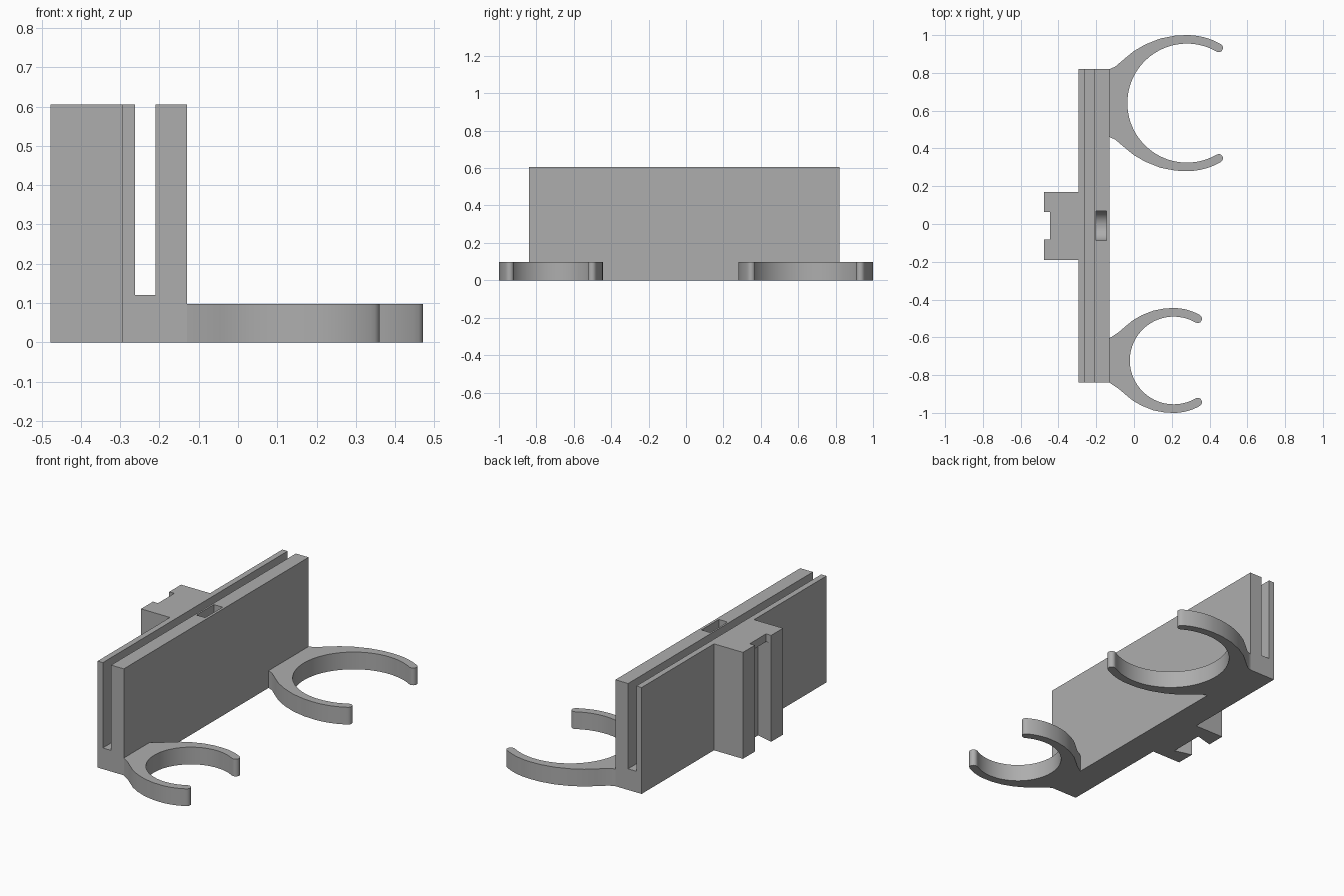
import bpy
import bmesh
from math import sin, cos, pi, radians
from mathutils import Vector

cube = bpy.data.objects.get("Cube")
if cube:
    bpy.data.objects.remove(cube, do_unlink=True)

grey = bpy.data.materials.new("plain grey")
grey.use_nodes = True
COLOUR = (0.42, 0.42, 0.42, 1)
grey.diffuse_color = COLOUR
grey.node_tree.nodes["Principled BSDF"].inputs["Base Color"].default_value = COLOUR


def prism(name, outline, start, depth):
    """Extrude a closed outline of 3D points along a depth vector."""
    bm = bmesh.new()
    face = bm.faces.new([bm.verts.new(Vector(p) + Vector(start)) for p in outline])
    side = bmesh.ops.extrude_face_region(bm, geom=[face])
    moved = [v for v in side["geom"] if isinstance(v, bmesh.types.BMVert)]
    bmesh.ops.translate(bm, verts=moved, vec=depth)
    bmesh.ops.recalc_face_normals(bm, faces=bm.faces)
    mesh = bpy.data.meshes.new(name)
    bm.to_mesh(mesh)
    bm.free()
    mesh.materials.append(grey)
    obj = bpy.data.objects.new(name, mesh)
    bpy.context.collection.objects.link(obj)
    return obj


def select(obj):
    bpy.ops.object.select_all(action="DESELECT")
    obj.select_set(True)
    bpy.context.view_layer.objects.active = obj


def cut(obj, cutter):
    mod = obj.modifiers.new("cut", "BOOLEAN")
    mod.operation = "DIFFERENCE"
    mod.solver = "EXACT"
    mod.object = cutter
    select(obj)
    bpy.ops.object.modifier_apply(modifier=mod.name)
    bpy.data.objects.remove(cutter, do_unlink=True)


def smooth(obj):
    select(obj)
    bpy.ops.object.shade_smooth_by_angle(angle=radians(30))


# Tall holder: two walls with a long slot between them
TOP = 0.605
BACK, FRONT = -0.295, -0.13
MID = -0.01
section = [(BACK, 0), (FRONT, 0), (FRONT, TOP), (-0.21, TOP),
           (-0.21, 0.12), (-0.262, 0.12), (-0.262, TOP), (BACK, TOP)]
holder = prism("slotted_holder", [(x, 0, z) for x, z in section], (0, -0.84, 0), (0, 1.66, 0))

# Round-bottomed pocket sunk into the thicker wall
R = 0.078
pocket = [(0, R * cos(a), 0.52 + R * sin(a)) for a in (pi + pi * i / 24 for i in range(25))]
pocket += [(0, R, 0.7), (0, -R, 0.7)]
cut(holder, prism("pocket_cutter", pocket, (-0.2, MID, 0), (0.055, 0, 0)))
smooth(holder)

# Rear mounting block with a shallow mouth and a dovetail channel
OUT = -0.477
half = [(BACK, 0.18), (OUT, 0.18), (OUT, 0.073), (OUT + 0.032, 0.073)]
outline = half + [(x, -y) for x, y in reversed(half)]
block = prism("mounting_block", [(x, y, 0) for x, y in outline], (0, MID, 0), (0, 0, TOP))
half = [(OUT - 0.02, 0.068), (OUT, 0.073), (OUT + 0.1, 0.1)]
outline = half + [(x, -y) for x, y in reversed(half)]
cut(block, prism("channel_cutter", [(x, y, 0) for x, y in outline], (0, MID, -0.1), (0, 0, 0.66)))


# Open ring: flared neck, tapering outer curve, round tips
FLARE = [(-1.055, 0.535), (-0.92, 0.65), (-0.78, 0.765), (-0.61, 0.863),
         (-0.39, 0.95), (-0.17, 0.993)]


def clip_ring(name, cx, cy, outer, inner, neck):
    tip = radians(60)
    mid, r = (outer + inner) / 2, (outer - inner) / 2
    pts = [(FRONT - 0.005 - cx, neck), (FRONT - cx, neck)]
    pts += [(x * outer, y * outer) for x, y in FLARE if x * outer > FRONT - cx + 0.01]
    for i in range(13):
        a = pi / 2 + (tip - pi / 2) * i / 12
        pts.append((outer * cos(a), outer * sin(a)))
    for i in range(1, 8):
        a = tip - pi * i / 8
        pts.append((mid * cos(tip) + r * cos(a), mid * sin(tip) + r * sin(a)))
    for i in range(33):
        a = tip + (pi - tip) * i / 32
        pts.append((inner * cos(a), inner * sin(a)))
    pts += [(x, -y) for x, y in reversed(pts[:-1])]
    ring = prism(name, [(x, y, 0) for x, y in pts], (cx, cy, 0), (0, 0, 0.098))
    smooth(ring)


clip_ring("large_clip_ring", 0.28, 0.64, 0.36, 0.315, 0.18)
clip_ring("small_clip_ring", 0.21, -0.7225, 0.2775, 0.232, 0.1175)
